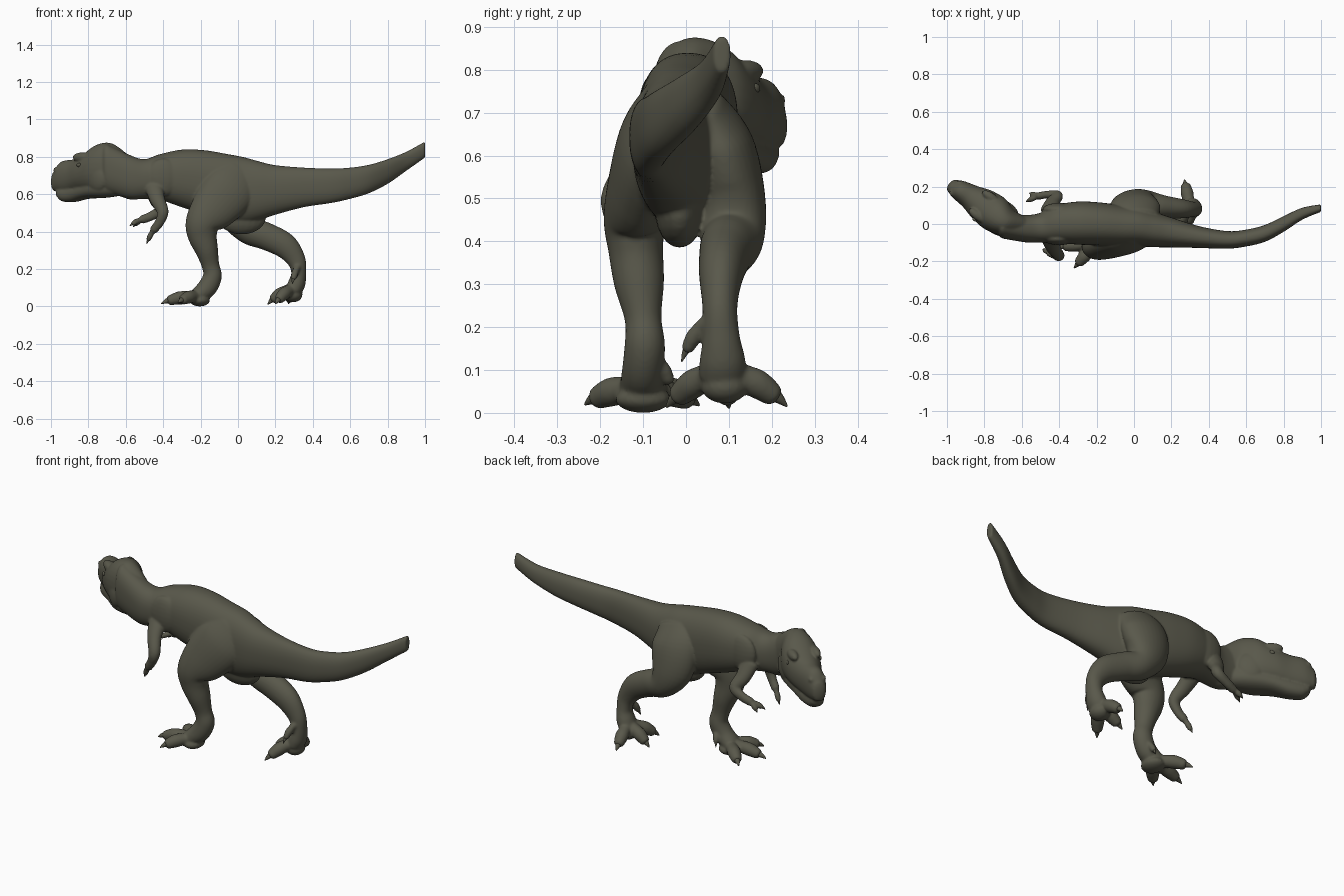
import bpy, bmesh, math
from mathutils import Vector

default_cube = bpy.data.objects.get("Cube")
if default_cube:
    bpy.data.objects.remove(default_cube, do_unlink=True)

# One olive grey hide for the whole animal
hide = bpy.data.materials.new("olive_hide")
hide.use_nodes = True
HIDE_COLOUR = (0.1, 0.098, 0.07, 1)
hide.diffuse_color = HIDE_COLOUR
shader = hide.node_tree.nodes["Principled BSDF"]
shader.inputs["Base Color"].default_value = HIDE_COLOUR
shader.inputs["Roughness"].default_value = 0.7

flesh = []  # parts that are fused into one skin at the end


def finish(bm, name, fuse):
    bmesh.ops.recalc_face_normals(bm, faces=bm.faces)
    mesh = bpy.data.meshes.new(name)
    bm.to_mesh(mesh)
    bm.free()
    mesh.materials.append(hide)
    obj = bpy.data.objects.new(name, mesh)
    bpy.context.collection.objects.link(obj)
    if fuse:
        flesh.append(obj)
    else:
        mesh.shade_smooth()
    return obj


def spline(stations, steps):
    """Smooth curve through stations of (x, y, z, half width, half depth)."""
    pts = [stations[0]] + list(stations) + [stations[-1]]
    out = []
    for a, b, c, d in zip(pts, pts[1:], pts[2:], pts[3:]):
        for i in range(steps):
            t = i / steps
            out.append([q + 0.5 * t * (r - p + t * (2 * p - 5 * q + 4 * r - s
                        + t * (3 * (q - r) + s - p)))
                        for p, q, r, s in zip(a, b, c, d)])
    out.append(list(stations[-1]))
    return out


def loft(name, stations, facing=None, across=(0, 1, 0), power=1.0,
         sides=32, steps=6, domes=(True, True), fuse=True):
    """Skin oval sections along a curve, with rounded ends."""
    path = spline(stations, steps)
    centres = [Vector(s[:3]) for s in path]
    last = len(path) - 1
    rings = []
    for i, (centre, s) in enumerate(zip(centres, path)):
        along = (centres[min(i + 1, last)] - centres[max(i - 1, 0)]).normalized()
        normal = Vector(facing) if facing else along
        up = normal.cross(Vector(across)).normalized()
        side = up.cross(normal).normalized()
        ring = (centre, side, up, s[3], s[4])
        caps = []
        if (i == 0 and domes[0]) or (i == last and domes[1]):
            reach = min(s[3], s[4]) * 0.6 * (-1 if i == 0 else 1)
            for angle in (0.4, 0.8, 1.15, 1.4):
                k = math.cos(angle)
                caps.append((centre + along * reach * math.sin(angle),
                             side, up, s[3] * k, s[4] * k))
        rings += caps[::-1] + [ring] if i == 0 else [ring] + caps

    def bulge(v):
        return math.copysign(abs(v) ** power, v)

    bm = bmesh.new()
    loops = []
    for centre, side, up, w, h in rings:
        angles = [math.tau * k / sides for k in range(sides)]
        loops.append([bm.verts.new(centre + side * w * bulge(math.cos(a))
                                   + up * h * bulge(math.sin(a))) for a in angles])
    for lower, upper in zip(loops, loops[1:]):
        for k in range(sides):
            n = (k + 1) % sides
            bm.faces.new((lower[k], lower[n], upper[n], upper[k]))
    bm.faces.new(loops[0])
    bm.faces.new(loops[-1])
    return finish(bm, name, fuse)


def upright(rows):
    """Turn (x, y, top, bottom, half width) into loft stations."""
    return [(x, y, (top + low) / 2, w, (top - low) / 2) for x, y, top, low, w in rows]


def digit(name, base, tip, r, arch=0.015):
    """Toe or finger: fleshy pads and a knuckle, with a hooked claw."""
    base, tip = Vector(base), Vector(tip)
    flat = (tip - base).cross(Vector((0, 0, 1)))

    def section(t, k, lift):
        return (*(base.lerp(tip, t) + Vector((0, 0, arch * lift))), r * k, r * k)

    pads = ((0, 1, 0), (0.3, 0.88, 0.8), (0.55, 0.95, 1), (0.78, 0.75, 0.6))
    claw = ((0.7, 0.5, 0.8), (0.86, 0.38, 0.6), (1, 0.08, 0))
    loft(name, [section(*p) for p in pads], across=flat, sides=16, steps=4)
    loft(name + "_claw", [section(*p) for p in claw], across=flat,
         sides=12, steps=4, fuse=False)


def lump(name, centre, size, turn=0.0, fuse=True):
    bm = bmesh.new()
    bmesh.ops.create_uvsphere(bm, u_segments=20, v_segments=12, radius=1)
    obj = finish(bm, name, fuse)
    obj.location, obj.scale = centre, size
    obj.rotation_euler.z = turn


# Neck, torso and tail in one sweep
loft("body_and_tail", upright([
    (-.7, -.01, .868, .61, .068), (-.58, -.025, .81, .575, .073),
    (-.5, -.02, .787, .575, .08), (-.42, -.0, .813, .57, .1),
    (-.3, .005, .838, .53, .115), (-.18, 0, .835, .49, .115),
    (-.06, -.01, .815, .45, .11), (.03, -.015, .798, .44, .105),
    (.11, -.03, .776, .46, .094), (.2, -.045, .755, .49, .08),
    (.35, -.07, .742, .53, .058), (.5, -.085, .737, .553, .047),
    (.6, -.075, .742, .575, .045), (.7, -.05, .757, .605, .045),
    (.8, 0, .787, .655, .042), (.9, .055, .827, .725, .032),
    (1, .085, .882, .795, .02)]),
    facing=(1, 0, 0), power=0.87, sides=48, domes=(True, False))
lump("belly_keel", (.02, -.015, .475), (.13, .058, .09))

# Head, turned towards the left
AIM = Vector((-.8, .6, 0))
SIDE = Vector((.6, .8, 0))
TURN = math.atan2(AIM.y, AIM.x)
loft("skull", upright([
    (-.6, -.02, .815, .61, .065), (-.68, .005, .872, .605, .078),
    (-.745, .055, .865, .605, .098), (-.813, .105, .815, .61, .09),
    (-.875, .147, .787, .605, .068), (-.938, .185, .775, .605, .054),
    (-.972, .205, .73, .615, .038)]), facing=AIM, across=SIDE, power=0.92)
loft("lower_jaw", upright([
    (-.64, -.005, .7, .59, .062), (-.715, .036, .69, .58, .08),
    (-.803, .097, .665, .575, .069), (-.875, .145, .645, .558, .054),
    (-.93, .175, .635, .56, .044), (-.952, .19, .63, .578, .034)]),
    facing=AIM, across=SIDE, power=0.85)
for label, s in (("left", 1), ("right", -1)):
    mid = Vector((-.8, .093, 0))
    lump(label + "_brow", mid + SIDE * s * .06 + Vector((0, 0, .797)), (.058, .025, .026), TURN)
    lump(label + "_eye", mid + SIDE * s * .088 + Vector((0, 0, .757)),
         (.013, .007, .011), TURN, fuse=False)
    lump(label + "_cheek", Vector((-.715, .035, .69)) + SIDE * s * .064, (.07, .03, .075), TURN)
    lump(label + "_nostril", Vector((-.95, .19, .73)) + SIDE * s * .034, (.02, .013, .015), TURN)
    lump(label + "_shoulder", (-.4, s * .078, .69), (.09, .035, .1))
lump("throat_fold", (-.56, -.02, .6), (.06, .04, .03))

# Right leg planted forward
loft("right_leg", [
    (.02, -.06, .71, .048, .11), (-.04, -.086, .63, .07, .14),
    (-.125, -.109, .53, .073, .127), (-.187, -.12, .45, .072, .094),
    (-.19, -.117, .38, .064, .079), (-.167, -.109, .3, .058, .061),
    (-.147, -.1, .22, .043, .047), (-.137, -.096, .16, .047, .05),
    (-.165, -.1, .1, .049, .052), (-.21, -.1, .06, .055, .045)])
lump("right_heel_pad", (-.205, -.1, .032), (.055, .065, .032))
# Left leg trailing behind
loft("left_leg", [
    (.025, .045, .71, .05, .11), (.007, .083, .62, .076, .135),
    (.01, .108, .5, .077, .117), (.06, .108, .41, .074, .079),
    (.15, .093, .375, .062, .073), (.25, .082, .325, .052, .068),
    (.31, .079, .25, .041, .051), (.325, .082, .18, .043, .04),
    (.315, .085, .125, .053, .046), (.3, .085, .09, .055, .045)])
lump("left_heel_pad", (.295, .09, .062), (.05, .055, .04))

# Three spread toes and a small spur on each foot
FEET = {
    "right": ((-.2, -.1, .05), (-.32, -.235, .02), (-.41, -.125, .015), (-.35, .03, .018)),
    "left": ((.3, .085, .095), (.27, .235, .016), (.16, .1, .012), (.2, -.045, .014)),
}
for label, (root, *tips) in FEET.items():
    for place, tip in zip(("outer", "middle", "inner"), tips):
        digit(f"{label}_{place}_toe", root, tip, .036)
digit("right_spur", (-.14, -.075, .12), (-.165, -.03, .05), .019)
digit("left_spur", (.32, .05, .21), (.29, -.01, .12), .02)

# Short arms, each with two clawed fingers
ARMS = {
    "right": [(-.45, -.075, .64, .035, .05), (-.43, -.13, .57, .033, .04),
              (-.402, -.17, .505, .028, .031), (-.42, -.168, .45, .021, .025),
              (-.45, -.155, .41, .02, .023)],
    "left": [(-.45, .075, .64, .035, .05), (-.435, .115, .57, .033, .04),
             (-.41, .152, .52, .027, .03), (-.46, .157, .485, .021, .025),
             (-.51, .15, .465, .02, .023)],
}
FINGERS = {"right": ((-.488, -.135, .335), (-.45, -.155, .355)),
           "left": ((-.578, .12, .43), (-.56, .165, .425))}
for label, rows in ARMS.items():
    loft(label + "_arm", rows, sides=20)
    for place, tip in zip(("inner", "outer"), FINGERS[label]):
        digit(f"{label}_{place}_finger", rows[-1][:3], tip, .016, arch=0.006)

# Fuse the fleshy parts into one continuous skin with soft folds
bpy.ops.object.select_all(action="DESELECT")
for part in flesh:
    part.select_set(True)
skin = flesh[0]
bpy.context.view_layer.objects.active = skin
bpy.context.view_layer.update()
bpy.ops.object.join()
skin.name = "body_skin"
remesh = skin.modifiers.new("fuse", "REMESH")
remesh.mode = "VOXEL"
remesh.voxel_size = 0.006
soften = skin.modifiers.new("soften", "SMOOTH")
soften.factor = 0.5
soften.iterations = 5
for modifier in (remesh, soften):
    bpy.ops.object.modifier_apply(modifier=modifier.name)
skin.data.shade_smooth()
